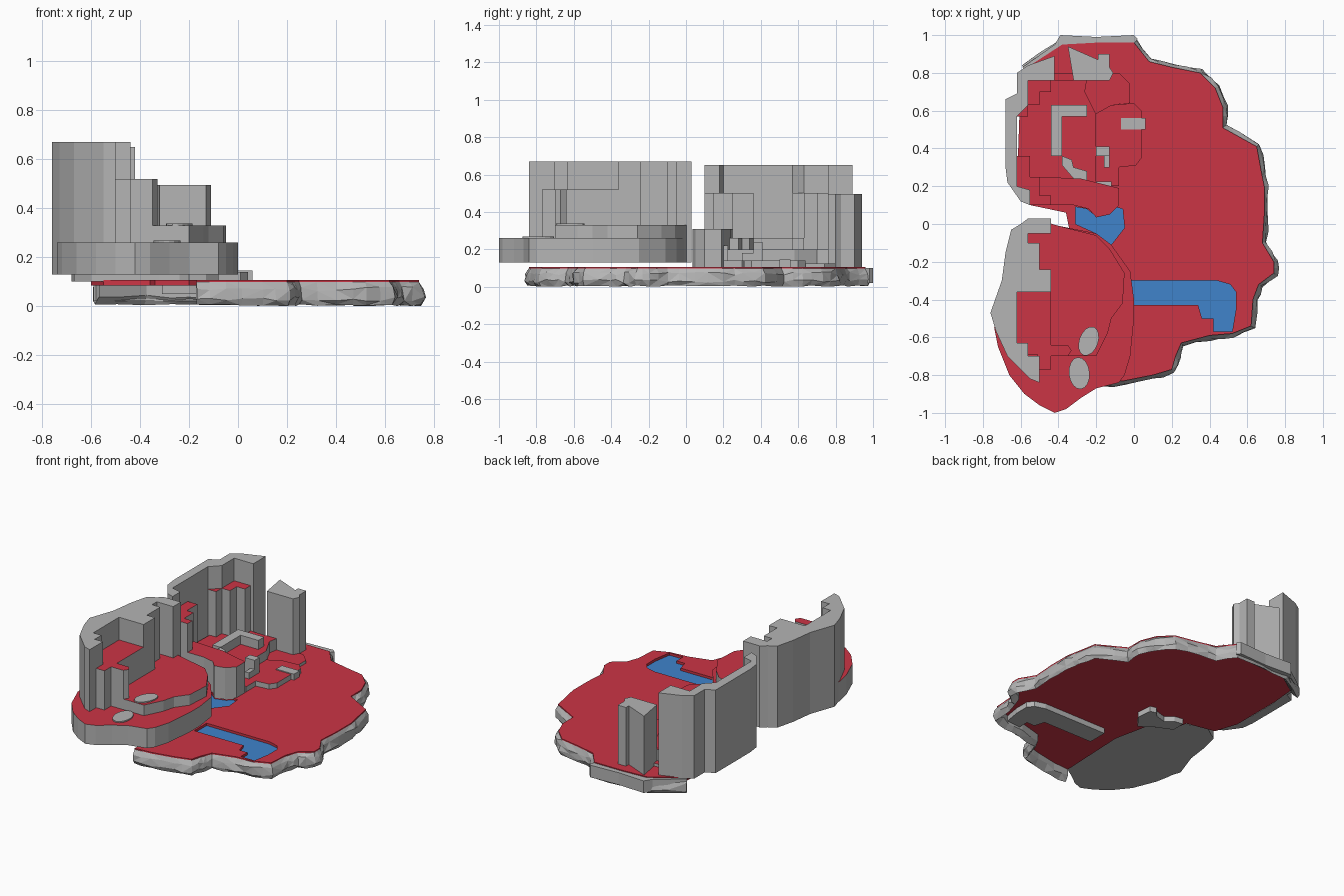
import bpy, bmesh, math, random
from mathutils import Vector

random.seed(4)
default_cube = bpy.data.objects.get("Cube")
if default_cube:
    bpy.data.objects.remove(default_cube, do_unlink=True)


def make_material(name, colour):
    material = bpy.data.materials.new(name)
    material.use_nodes = True
    material.diffuse_color = (*colour, 1)
    shader = next(n for n in material.node_tree.nodes if n.type == 'BSDF_PRINCIPLED')
    shader.inputs["Base Color"].default_value = (*colour, 1)
    return material


rock = make_material("rock_grey", (.46, .46, .46))
red = make_material("ground_red", (.6, .035, .06))
water = make_material("water_blue", (.05, .23, .6))


def finish(name, bm, materials):
    bmesh.ops.recalc_face_normals(bm, faces=bm.faces)
    mesh = bpy.data.meshes.new(name)
    bm.to_mesh(mesh)
    bm.free()
    for material in materials:
        mesh.materials.append(material)
    obj = bpy.data.objects.new(name, mesh)
    bpy.context.collection.objects.link(obj)
    return obj


def prism(name, outline, bottom, top, cap=rock, side=rock):
    """Extrude a flat outline upward; the cap may have its own colour."""
    bm = bmesh.new()
    low = [bm.verts.new((x, y, bottom)) for x, y in outline]
    high = [bm.verts.new((x, y, top)) for x, y in outline]
    bm.faces.new(low)
    lid = bm.faces.new(high)
    lid.material_index = 1
    for i in range(len(outline)):
        j = (i + 1) % len(outline)
        bm.faces.new((low[i], low[j], high[j], high[i]))
    return finish(name, bm, [side, cap])


def box_outline(left, right, front, back):
    return [(left, front), (right, front), (right, back), (left, back)]


def ellipse_outline(x, y, across, along, turn):
    points = []
    for i in range(16):
        a = math.tau * i / 16
        u, v = across * math.cos(a), along * math.sin(a)
        points.append((x + u * math.cos(turn) - v * math.sin(turn),
                       y + u * math.sin(turn) + v * math.cos(turn)))
    return points


# Island ground: coast runs from the south-west round the east to the north-west
coast = [(-.17, -.84), (-.05, -.83), (.1, -.8), (.2, -.77), (.22, -.7), (.25, -.63),
         (.4, -.59), (.52, -.58), (.62, -.54), (.63, -.4), (.66, -.32), (.74, -.26),
         (.74, -.2), (.68, -.1), (.69, .05), (.69, .2), (.67, .3), (.65, .41),
         (.47, .51), (.47, .62), (.43, .72), (.35, .8), (.2, .83), (.08, .86),
         (0, .96), (-.2, .96), (-.38, .95), (-.58, .82)]
inland = [(-.6, .6), (-.6, .25), (-.55, .1), (-.36, .06), (-.34, -.04),
          (-.2, -.12), (-.15, -.35)]
ground = prism("island_ground", coast + inland, .085, .106, red, red)

# Sunken water, cut into the ground and lined by a rock basin
stream = [(-.02, -.3), (.44, -.3), (.51, -.32), (.54, -.36), (.54, -.45), (.52, -.57),
          (.42, -.57), (.42, -.5), (.36, -.5), (.34, -.43), (-.02, -.43)]
pond = [(-.31, .09), (-.25, .08), (-.2, .04), (-.13, .06), (-.1, .09), (-.06, .08),
        (-.05, -.02), (-.12, -.11), (-.2, -.05), (-.31, 0)]
for name, shape in (("stream", stream), ("pond", pond)):
    cutter = prism(name + "_cutter", shape, .02, .2, red, red)
    cutter.hide_render = True
    cutter.hide_viewport = True
    cut = ground.modifiers.new(name + "_cut", 'BOOLEAN')
    cut.operation = 'DIFFERENCE'
    cut.solver = 'EXACT'
    cut.object = cutter
    prism(name + "_water", shape, .05, .09, water, rock)


# Rough rock skirt hanging below the coast
def rock_skirt(path):
    fine = []
    for a, b in zip(path, path[1:]):
        fine += [Vector(a), Vector(a).lerp(Vector(b), random.uniform(.4, .6))]
    fine.append(Vector(path[-1]))
    bm = bmesh.new()
    rows = []
    for i, p in enumerate(fine):
        along = (fine[min(i + 1, len(fine) - 1)] - fine[max(i - 1, 0)]).normalized()
        out = Vector((along.y, -along.x))
        ring = []
        for reach, z in ((0, .098), (random.uniform(.01, .025), random.uniform(.06, .08)),
                         (random.uniform(.015, .03), random.uniform(.02, .04)),
                         (random.uniform(0, .015), random.uniform(0, .008)),
                         (-.02, random.uniform(.03, .05)), (-.02, .09)):
            q = p + out * reach
            ring.append(bm.verts.new((q.x, q.y, z)))
        rows.append(ring)
    for a, b in zip(rows, rows[1:]):
        for k in range(len(a) - 1):
            bm.faces.new((a[k], b[k], b[k + 1], a[k + 1]))
    bmesh.ops.triangulate(bm, faces=bm.faces)
    return finish("rock_skirt", bm, [rock])


rock_skirt(coast)
prism("north_rock_ledge", [(-.58, .82), (-.38, .94), (0, .955), (.02, .98), (0, 1),
                           (-.2, .99), (-.39, 1), (-.42, .95), (-.59, .83)], .02, .1)

# South plateau: two red-topped tiers of cliff
lower_tier = [(-.74, -.55), (-.72, -.65), (-.66, -.8), (-.58, -.9), (-.5, -.96),
              (-.42, -1), (-.36, -.98), (-.28, -.92), (-.2, -.87), (-.08, -.84),
              (-.05, -.8), (-.02, -.7), (0, -.5), (0, -.4), (-.02, -.25), (-.12, -.11),
              (-.2, -.05), (-.4, -.01), (-.5, .02), (-.6, -.02), (-.66, -.1),
              (-.68, -.3), (-.73, -.47)]
upper_tier = [(-.6, -.7), (-.2, -.7), (-.14, -.58), (-.12, -.5), (-.06, -.42),
              (-.05, -.26), (-.13, -.13), (-.2, -.06), (-.4, -.01), (-.5, .02),
              (-.62, -.02)]
prism("south_lower_tier", lower_tier, .13, .26, red)
prism("south_upper_tier", upper_tier, .24, .33, red)
prism("upper_stepping_patch", ellipse_outline(-.24, -.62, .05, .08, -.35), .33, .338)
prism("lower_stepping_patch", ellipse_outline(-.29, -.79, .055, .085, .1), .26, .268)

# South back wall and the ledge in its recess
south_wall = [(-.44, .03), (-.56, .03), (-.6, 0), (-.65, -.03), (-.68, -.15),
              (-.7, -.3), (-.76, -.47), (-.73, -.57), (-.67, -.7), (-.55, -.82),
              (-.5, -.84), (-.5, -.7), (-.56, -.7), (-.56, -.63), (-.62, -.63),
              (-.62, -.36), (-.44, -.36), (-.44, -.24), (-.5, -.24), (-.5, -.1),
              (-.56, -.1), (-.56, -.05), (-.44, -.05)]
prism("south_wall", south_wall, .13, .67)
south_ledge = [(-.63, -.36), (-.44, -.36), (-.44, -.64), (-.35, -.64), (-.33, -.67),
               (-.35, -.7), (-.44, -.7), (-.44, -.77), (-.51, -.77), (-.51, -.69),
               (-.57, -.69), (-.63, -.62)]
prism("south_ledge", south_ledge, .25, .52, red)

# North back wall with two stepped ledges
north_wall = [(-.55, .1), (-.6, .12), (-.67, .22), (-.68, .3), (-.68, .66), (-.62, .69),
              (-.62, .8), (-.56, .84), (-.42, .89), (-.42, .76), (-.56, .76),
              (-.56, .63), (-.62, .57), (-.62, .2), (-.55, .18)]
prism("north_wall", north_wall, .1, .65)
prism("north_high_ledge", [(-.63, .57), (-.56, .57), (-.56, .63), (-.5, .63), (-.5, .7),
                           (-.44, .7), (-.44, .77), (-.57, .77)], .1, .5, red)
prism("north_low_ledge", [(-.63, .36), (-.55, .36), (-.55, .25), (-.5, .25), (-.5, .15),
                          (-.44, .15), (-.44, .1), (-.55, .1), (-.63, .2)], .1, .5, red)

# North tower
prism("north_tower", [(-.35, .94), (-.32, .76), (-.13, .76), (-.11, .8), (-.13, .83),
                      (-.13, .9), (-.19, .9), (-.19, .87)], .1, .495)

# North terraces
prism("pond_cliff", [(-.55, .1), (-.32, .1), (-.24, .08), (-.2, .035), (-.13, .05),
                     (-.08, .1), (-.08, .19), (-.2, .22), (-.28, .24), (-.5, .25),
                     (-.55, .2)], .1, .31, red)
prism("inner_terrace", [(-.62, .2), (-.2, .2), (-.2, .58), (-.26, .7), (-.25, .76),
                        (-.6, .76)], .1, .2, red)
prism("outer_terrace", [(-.45, .6), (-.2, .58), (-.12, .63), (-.02, .64), (-.02, .74),
                        (-.08, .8), (-.2, .8), (-.45, .8)], .1, .125, red)
prism("courtyard_terrace", [(-.21, .2), (-.08, .2), (-.08, .3), (.01, .31), (.04, .35),
                            (.04, .6), (0, .64), (-.12, .63), (-.21, .58)], .1, .14, red)

# Ruin walls and small slabs on the terraces
prism("corner_ruin", [(-.44, .36), (-.38, .36), (-.38, .57), (-.25, .57), (-.25, .63),
                      (-.44, .63)], .15, .26)
prism("slanted_ruin", [(-.38, .36), (-.33, .34), (-.32, .3), (-.25, .28), (-.25, .23),
                       (-.32, .24), (-.38, .31)], .15, .26)
for name, extents, top in (("gate_slab", (-.07, .06, .5, .56), .146),
                           ("pillar_slab", (-.2, -.13, .36, .41), .24),
                           ("pillar_foot", (-.16, -.13, .3, .36), .18),
                           ("cliff_step", (-.2, -.12, .2, .225), .22)):
    prism(name, box_outline(*extents), .1, top)
